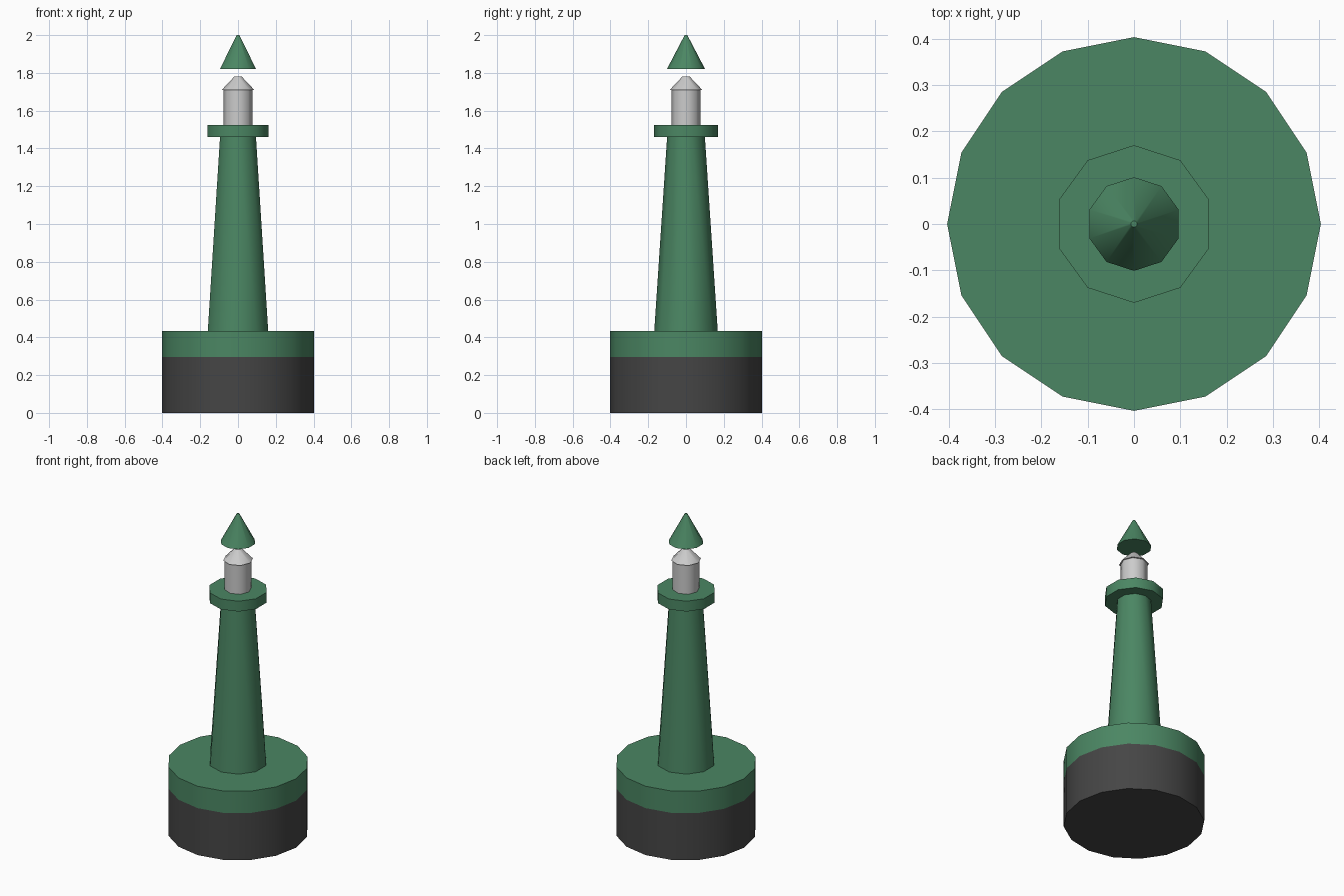
import bpy
from math import radians

if "Cube" in bpy.data.objects:
    bpy.data.objects.remove(bpy.data.objects["Cube"])


def material(name, rgb):
    m = bpy.data.materials.new(name)
    m.diffuse_color = (*rgb, 1)
    m.use_nodes = True
    m.node_tree.nodes["Principled BSDF"].inputs["Base Color"].default_value = m.diffuse_color
    return m


green = material("green_paint", (0.07, 0.24, 0.125))
black = material("black_paint", (0.06, 0.06, 0.06))


def frustum(name, sides, r_low, r_high, z_low, z_high, mat=None):
    # first vertex lies on the y axis
    bpy.ops.mesh.primitive_cone_add(
        vertices=sides, radius1=r_low, radius2=r_high,
        depth=z_high - z_low, location=(0, 0, (z_low + z_high) / 2))
    ob = bpy.context.object
    ob.name = name
    if mat:
        ob.data.materials.append(mat)
    bpy.ops.object.shade_smooth_by_angle(angle=radians(46))
    return ob


# Floating drum
frustum("float_lower", 16, 0.403, 0.403, 0, 0.296, black)
frustum("float_upper", 16, 0.403, 0.403, 0.296, 0.434, green)

# Tapered tower and its platform
frustum("tower", 10, 0.168, 0.10, 0.434, 1.46, green)
frustum("platform", 10, 0.17, 0.17, 1.46, 1.525, green)

# Lantern and roof
frustum("lantern", 8, 0.077, 0.077, 1.525, 1.71)
frustum("lantern_roof", 8, 0.086, 0.02, 1.71, 1.78)

# Floating cone topmark with a tiny blunt tip
frustum("topmark", 10, 0.101, 0.007, 1.82, 2.0, green)
